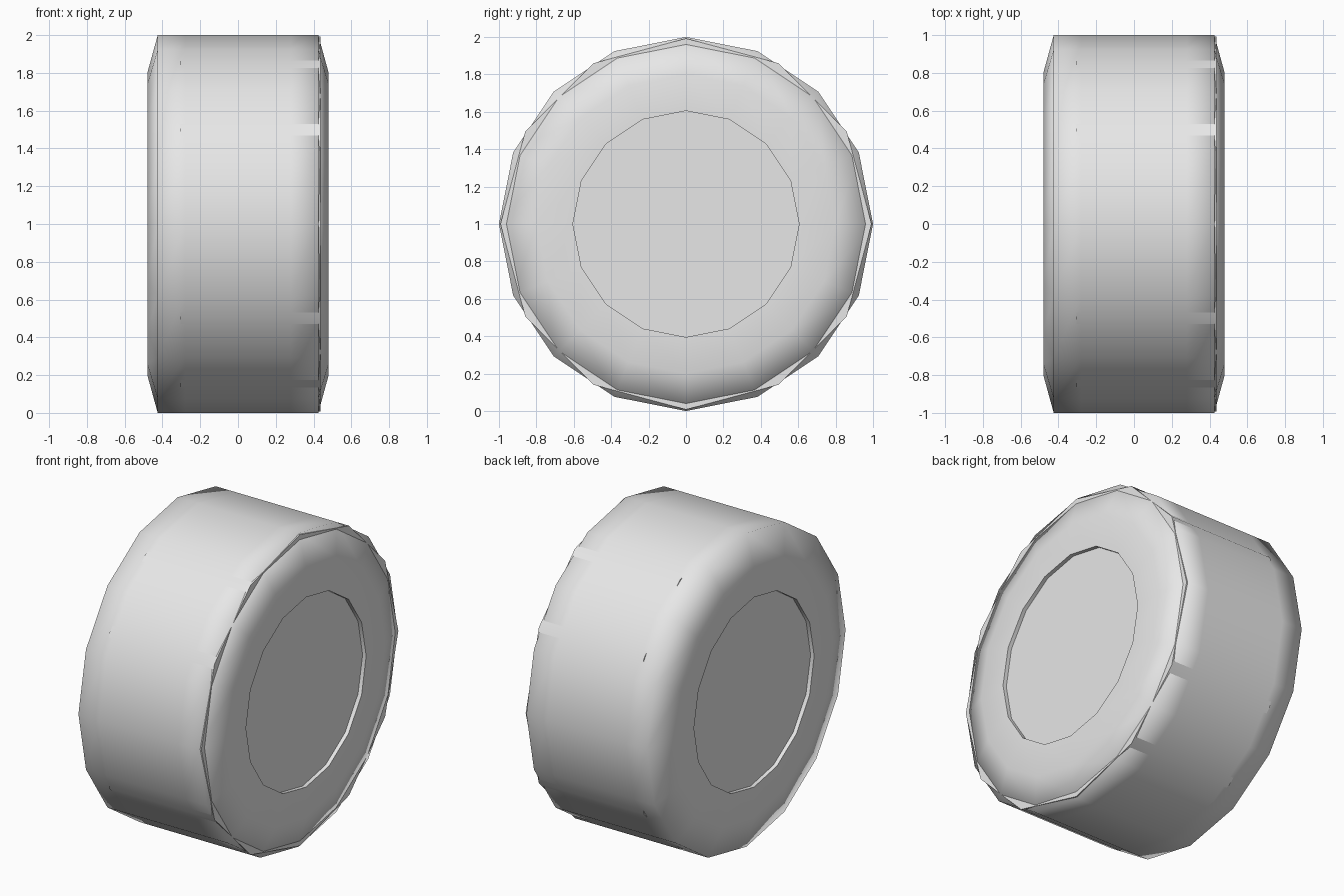
import bpy
import bmesh
import math

cube = bpy.data.objects.get("Cube")
if cube:
    bpy.data.objects.remove(cube, do_unlink=True)

grey = bpy.data.materials.new("light_grey")
grey.use_nodes = True
colour = (0.8, 0.8, 0.8, 1)
grey.diffuse_color = colour
grey.node_tree.nodes["Principled BSDF"].inputs["Base Color"].default_value = colour


def lathe(name, profile, sides, smooth_angle, closed=False):
    """Turn (x, radius) points about the x axis, one unit above the ground."""
    bm = bmesh.new()
    rings = []
    for x, r in profile:
        angles = [2 * math.pi * i / sides for i in range(sides)]
        rings.append([bm.verts.new((x, r * math.cos(a), 1 + r * math.sin(a)))
                      for a in angles])
    pairs = list(zip(rings, rings[1:]))
    if closed:
        pairs.append((rings[-1], rings[0]))
    else:
        bm.faces.new(rings[0])
        bm.faces.new(rings[-1])
    for a, b in pairs:
        for i in range(sides):
            j = (i + 1) % sides
            bm.faces.new((a[i], a[j], b[j], b[i]))
    bmesh.ops.recalc_face_normals(bm, faces=bm.faces)
    mesh = bpy.data.meshes.new(name)
    bm.to_mesh(mesh)
    bm.free()
    mesh.materials.append(grey)
    obj = bpy.data.objects.new(name, mesh)
    bpy.context.collection.objects.link(obj)
    bpy.ops.object.select_all(action="DESELECT")
    obj.select_set(True)
    bpy.context.view_layer.objects.active = obj
    bpy.ops.object.shade_smooth_by_angle(angle=math.radians(smooth_angle))
    return obj


# Tyre: sixteen sides, soft shoulders, sharp lip round the hub
half = [(0.48, 0.605), (0.48, 0.8), (0.425, 1.0), (0.28, 1.0)]
mirrored = [(-x, r) for x, r in reversed(half)]
lathe("tyre", half + mirrored, 16, 80, closed=True)

# Hub: shallow recessed disc on both sides
lathe("hub", [(-0.455, 0.61), (0.455, 0.61)], 16, 30)

# Tread band: twelve sides, its corners break through the tyre as narrow bars
lathe("tread_band", [(-0.305, 0.992), (0.436, 0.992)], 12, 40)
